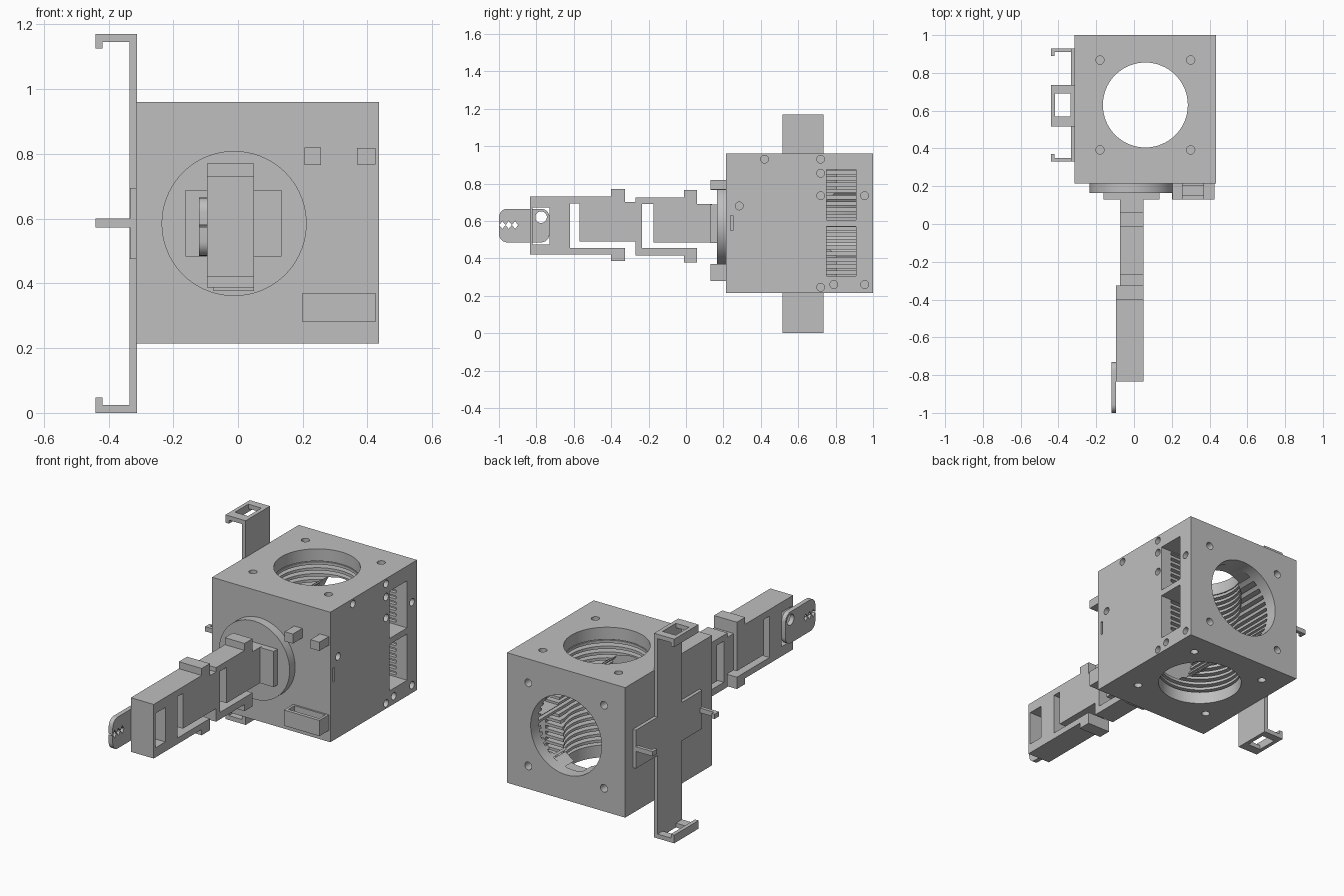
import bpy, bmesh, math
from mathutils import Matrix, Vector

if "Cube" in bpy.data.objects:
    bpy.data.objects.remove(bpy.data.objects["Cube"])

grey = bpy.data.materials.new("light_grey")
grey.diffuse_color = (0.52, 0.52, 0.52, 1)
grey.use_nodes = True
grey.node_tree.nodes["Principled BSDF"].inputs["Base Color"].default_value = grey.diffuse_color


def finish(name, bm):
    bmesh.ops.recalc_face_normals(bm, faces=bm.faces)
    me = bpy.data.meshes.new(name)
    bm.to_mesh(me)
    bm.free()
    me.materials.append(grey)
    ob = bpy.data.objects.new(name, me)
    bpy.context.scene.collection.objects.link(ob)
    return ob


def add_box(bm, x, y, z):
    c = Vector(((x[0] + x[1]) / 2, (y[0] + y[1]) / 2, (z[0] + z[1]) / 2))
    s = (x[1] - x[0], y[1] - y[0], z[1] - z[0], 1)
    bmesh.ops.create_cube(bm, size=1, matrix=Matrix.Translation(c) @ Matrix.Diagonal(s))


def boxes(name, *parts):
    bm = bmesh.new()
    for p in parts:
        add_box(bm, *p)
    return finish(name, bm)


def cyl(name, axis, centre, r, depth, n=64):
    bm = bmesh.new()
    rot = {"x": Matrix.Rotation(math.pi / 2, 4, "Y"),
           "y": Matrix.Rotation(math.pi / 2, 4, "X"), "z": Matrix()}[axis]
    bmesh.ops.create_cone(bm, cap_ends=True, segments=n, radius1=r, radius2=r,
                          depth=depth, matrix=Matrix.Translation(centre) @ rot)
    return finish(name, bm)


def prism(name, pts, x0, x1):
    """Extrude a (y, z) outline along x."""
    bm = bmesh.new()
    f = bm.faces.new([bm.verts.new((x0, y, z)) for y, z in pts])
    r = bmesh.ops.extrude_face_region(bm, geom=[f])
    vs = [v for v in r["geom"] if isinstance(v, bmesh.types.BMVert)]
    bmesh.ops.translate(bm, verts=vs, vec=(x1 - x0, 0, 0))
    return finish(name, bm)


def smooth(ob):
    bpy.ops.object.select_all(action="DESELECT")
    ob.select_set(True)
    bpy.context.view_layer.objects.active = ob
    bpy.ops.object.shade_smooth_by_angle(angle=math.radians(30))


def cut(ob, cutters):
    """Subtract the cutters, bake the result and remove them."""
    for c in cutters:
        m = ob.modifiers.new("cut", "BOOLEAN")
        m.operation, m.solver, m.object = "DIFFERENCE", "EXACT", c
    bpy.context.view_layer.update()
    me = bpy.data.meshes.new_from_object(ob.evaluated_get(bpy.context.evaluated_depsgraph_get()))
    ob.modifiers.clear()
    ob.data = me
    for c in cutters:
        bpy.data.objects.remove(c)


CX, CY, CZ = 0.06, 0.63, 0.585   # bore centres
R = 0.225


def bores():
    return [cyl("bore_z", "z", (CX, CY, CZ), R, 1.2),
            cyl("bore_y", "y", (CX, 0.785, CZ), R, 1.0)]


def windows():
    return [boxes("window", ((0.2, 0.6), (0.75, 0.91), z))
            for z in ((0.605, 0.875), (0.305, 0.57))]


# Hollow cube housing with round openings, screw holes and side windows
housing = boxes("housing", ((-0.315, 0.435), (0.215, 1.0), (0.215, 0.96)))
cutters = [boxes("cavity", ((-0.245, 0.365), (0.285, 0.93), (0.285, 0.89)))]
cutters += bores() + windows()
for sx in (-0.24, 0.24):
    for s in (-0.238, 0.238):
        for z in (0.96, 0.215):
            cutters.append(cyl("screw", "z", (CX + sx, CY + s, z), 0.022, 0.12, 20))
        cutters.append(cyl("screw", "y", (CX + sx, 1.0, CZ + s), 0.022, 0.12, 20))
for y, z in ((0.42, 0.93), (0.72, 0.93), (0.72, 0.855), (0.72, 0.735), (0.955, 0.735),
             (0.285, 0.68), (0.72, 0.245), (0.79, 0.26), (0.955, 0.26)):
    cutters.append(cyl("side_hole", "x", (0.435, y, z), 0.021, 0.1, 20))
cutters.append(boxes("side_slot", ((0.385, 0.5), (0.237, 0.252), (0.55, 0.63))))
# Front wall stays closed behind the y bore
cut(housing, cutters)
boxes("front_wall", ((-0.25, 0.37), (0.22, 0.284), (0.28, 0.895)))
smooth(housing)

# Stacked inner fins bored by both cylinders
fins = boxes("inner_fins", *[((-0.25, 0.37), (0.28, 0.935), (z, z + 0.016))
                            for z in (0.30 + 0.0335 * i for i in range(18))])
cut(fins, bores() + windows())
smooth(fins)

# Cross-shaped bracket on the left side
boxes("bracket_upright", ((-0.335, -0.312), (0.515, 0.735), (0, 1.17)))
boxes("bracket_crossbar", ((-0.334, -0.312), (0.33, 0.93), (0.475, 0.695)))
for name, z0, z1, lip in (("top_hook", 1.145, 1.17, (1.125, 1.17)),
                          ("bottom_hook", 0, 0.025, (0, 0.047))):
    boxes(name, ((-0.44, -0.315), (0.515, 0.57), (z0, z1)),
          ((-0.44, -0.315), (0.69, 0.735), (z0, z1)),
          ((-0.44, -0.418), (0.515, 0.735), lip))
for name, y, lip in (("front_clip", (0.33, 0.35), (0.33, 0.37)),
                     ("rear_clip", (0.91, 0.93), (0.89, 0.93))):
    boxes(name, ((-0.44, -0.32), y, (0.573, 0.6)),
          ((-0.44, -0.422), lip, (0.573, 0.6)))

# Front details
smooth(cyl("mount_disc", "y", (-0.012, 0.192, CZ), 0.224, 0.054, 72))
boxes("mount_block", ((-0.162, 0.135), (0.13, 0.17), (0.483, 0.688)))
boxes("left_button", ((0.205, 0.257), (0.13, 0.22), (0.765, 0.82)))
boxes("right_button", ((0.368, 0.425), (0.13, 0.22), (0.768, 0.818)))
tray = boxes("connector_box", ((0.2, 0.425), (0.13, 0.22), (0.28, 0.37)))
cut(tray, [boxes("groove", ((0.215, 0.41), (0.15, 0.205), (0.335, 0.4)))])

# Rear arm: beam with a hooked lower rail
prism("rear_arm", [
    (0.14, 0.485), (0.14, 0.69), (0.06, 0.69), (0.06, 0.765), (-0.012, 0.765),
    (-0.012, 0.725), (-0.27, 0.725), (-0.27, 0.415), (-0.012, 0.415), (-0.012, 0.377),
    (0.06, 0.377), (0.06, 0.455), (-0.235, 0.455), (-0.235, 0.69), (-0.175, 0.69),
    (-0.175, 0.485)], -0.075, 0.05)

# Front arm: same form, with a window in its tip
front = prism("front_arm", [
    (-0.325, 0.49), (-0.325, 0.77), (-0.4, 0.77), (-0.4, 0.73), (-0.835, 0.73),
    (-0.835, 0.42), (-0.4, 0.42), (-0.4, 0.387), (-0.325, 0.387), (-0.325, 0.455),
    (-0.62, 0.455), (-0.62, 0.692), (-0.57, 0.692), (-0.57, 0.49)], -0.095, 0.05)
cut(front, [boxes("tip_window", ((-0.2, 0.2), (-0.82, -0.73), (0.475, 0.672)))])
boxes("arm_joint", ((-0.075, 0.05), (-0.33, -0.265), (0.49, 0.7)))

# Gripper: rounded plate with a round hole and toothed jaw line
pts = []
for y, z, a0 in ((-0.775, 0.62, 0), (-0.955, 0.62, 90), (-0.955, 0.53, 180), (-0.775, 0.53, 270)):
    for k in range(7):
        a = math.radians(a0 + 15 * k)
        pts.append((y + 0.045 * math.cos(a), z + 0.045 * math.sin(a)))
claw = prism("gripper", pts, -0.12, -0.094)
holes = [cyl("claw_hole", "x", (-0.107, -0.775, 0.62), 0.031, 0.1, 32)]
for y in (-0.982, -0.948, -0.914):
    holes.append(prism("jaw_tooth", [(y - 0.016, 0.578), (y, 0.6), (y + 0.016, 0.578),
                                     (y, 0.556)], -0.2, 0.0))
holes.append(boxes("jaw_gap", ((-0.2, 0), (-1.02, -0.9), (0.575, 0.581))))
cut(claw, holes)
smooth(claw)
